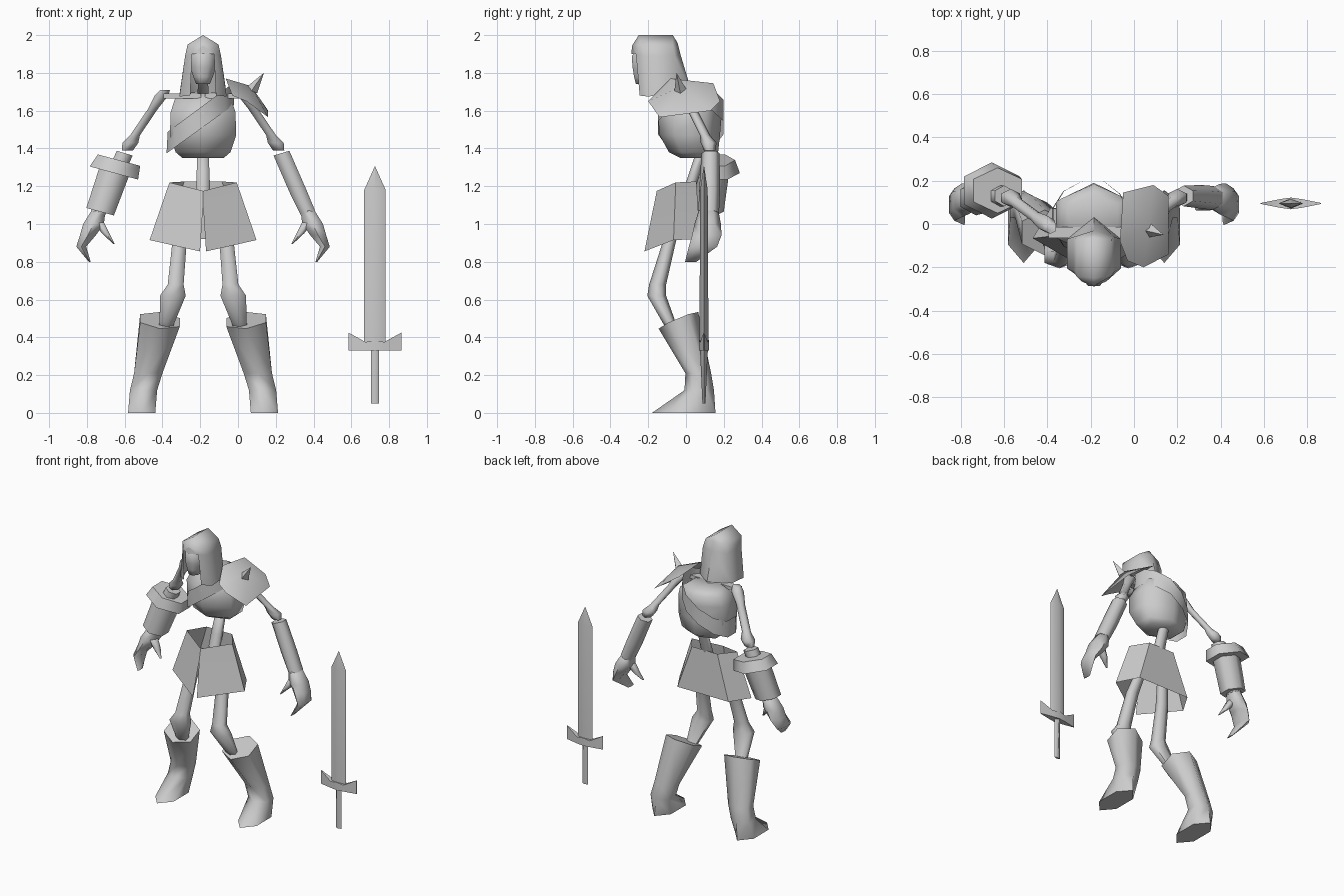
import bpy, bmesh, math
from mathutils import Vector

CX = -0.185  # symmetry plane of the figure
grey = bpy.data.materials.new("plain_grey")
grey.diffuse_color = (0.6, 0.6, 0.6, 1)


def make(name, verts, faces, angle=75):
    bm = bmesh.new()
    vs = [bm.verts.new(v) for v in verts]
    for f in faces:
        bm.faces.new([vs[i] for i in f])
    bmesh.ops.remove_doubles(bm, verts=bm.verts, dist=0.0005)
    bmesh.ops.recalc_face_normals(bm, faces=bm.faces)
    me = bpy.data.meshes.new(name)
    bm.to_mesh(me)
    bm.free()
    me.materials.append(grey)
    ob = bpy.data.objects.new(name, me)
    bpy.context.collection.objects.link(ob)
    bpy.ops.object.select_all(action='DESELECT')
    ob.select_set(True)
    bpy.context.view_layer.objects.active = ob
    bpy.ops.object.shade_smooth_by_angle(angle=math.radians(angle))
    return ob


def loft(name, rings, closed=True, caps=True, angle=75):
    n = len(rings[0])
    verts = [v for r in rings for v in r]
    faces = []
    for k in range(len(rings) - 1):
        for i in range(n if closed else n - 1):
            j = (i + 1) % n
            faces.append((k*n + i, k*n + j, (k+1)*n + j, (k+1)*n + i))
    if caps:
        faces += [tuple(range(n)), tuple(range((len(rings)-1)*n, len(rings)*n))]
    return make(name, verts, faces, angle)


def limb(name, secs, s=1, n=6, phase=0.5, angle=75):
    """Stacked sections (dx, y, z, rx, ry, x tilt, y tilt); s picks the body side."""
    rings = []
    for sec in secs:
        dx, y, z, rx, ry, tx, ty = (tuple(sec) + (0, 0))[:7]
        k = 1 / math.cos(math.pi / n) if phase else 1
        ring = []
        for i in range(n):
            a = 2 * math.pi * (i + phase) / n
            u, v = rx * k * math.cos(a), ry * math.sin(a) * (1 if n == 6 else k)
            ring.append((CX + s*(dx + u), y + v, z + tx*u + ty*v))
        rings.append(ring)
    return loft(name, rings, angle=angle)


def at(p, s=1):
    return (CX + s*p[0], p[1], p[2])


# Mirrored limbs
for s, side in ((1, "left"), (-1, "right")):
    limb(side + "_leg", [(.08, -.03, 1.10, .03, .03), (.125, -.09, .9, .038, .035),
                         (.145, -.15, .68, .042, .045), (.16, -.155, .62, .068, .05),
                         (.19, -.09, .48, .04, .035), (.22, -.03, .38, .035, .03)], s)
    limb(side + "_boot", [(.228, -.04, .49, .105, .105, .1, .42), (.29, .065, .21, .075, .068),
                          (.315, .07, .12, .072, .078), (.325, -.012, 0, .072, .168)], s)
    limb(side + "_upper_arm", [(.20, -.02, 1.71, .025, .025), (.22, 0, 1.68, .036, .04),
                               (.265, .03, 1.61, .026, .027), (.36, .10, 1.47, .026, .027),
                               (.385, .12, 1.43, .042, .042), (.40, .125, 1.39, .03, .03)], s)
    limb(side + "_forearm", [(.415, .13, 1.375, .042, .048, .3), (.50, .125, 1.18, .042, .055, .3),
                             (.555, .12, 1.06, .038, .055, .3)], s)
    limb(side + "_hand", [(.55, .12, 1.08, .035, .05), (.58, .115, 1.0, .055, .07),
                          (.61, .11, .94, .042, .078), (.645, .09, .88, .026, .075),
                          (.60, .025, .80, .005, .03)], s)
    limb(side + "_thumb", [(.56, .10, 1.02, .03, .035), (.515, .09, .95, .02, .028),
                           (.472, .07, .895, .004, .008)], s)
    limb(side + "_collarbone", [(.11, -.04, 1.665, .10, .025), (.11, -.04, 1.69, .10, .025)], s, n=4)

# Gauntlet with a wide cuff on the right arm
limb("gauntlet", [(.455, .15, 1.32, .08, .085, .27), (.545, .12, 1.065, .073, .08, .27)], -1)
limb("gauntlet_cuff", [(.445, .155, 1.338, .112, .105, .27), (.472, .155, 1.27, .128, .13, .27)], -1, angle=65)

# Ribcage, spine and neck
limb("ribcage", [(0, .05, 1.35, .11, .08), (0, .04, 1.38, .145, .13), (0, .02, 1.47, .175, .16),
                 (0, .02, 1.59, .172, .17), (0, .05, 1.66, .15, .135), (0, .045, 1.69, .11, .09)])
limb("spine", [(0, .0, 1.13, .036, .03), (0, .03, 1.22, .036, .03), (0, .08, 1.37, .03, .03)])
limb("neck", [(0, .02, 1.66, .03, .03), (0, -.12, 1.8, .025, .03)])

# Diagonal chest strap
upper, lower = [], []
for i in range(12):
    a = 2 * math.pi * (i + .5) / 12
    x = (.17 if math.cos(a) > 0 else .2) * math.cos(a)
    squeeze = 1 if x < .08 else .9
    y = .025 + .18 * squeeze * math.sin(a)
    z = 1.57 + .72 * x
    upper.append(at((x * .97, y, z + .057)))
    lower.append(at((x, y, z - .057)))
loft("chest_strap", [upper, lower], caps=False)

# Skull inside an open-faced hood
limb("skull", [(0, -.18, 1.93, .055, .07), (0, -.195, 1.89, .066, .092), (0, -.193, 1.83, .068, .09),
               (0, -.205, 1.78, .052, .07), (0, -.215, 1.74, .036, .05)], n=8, phase=.5)
hood_rows = [
    [(0, -.25, 2), (0, -.25, 2), (0, -.07, 2), (0, -.07, 2)],
    [(0, -.285, 1.945), (.082, -.24, 1.95), (.08, -.07, 1.95), (0, -.045, 1.96)],
    [(.058, -.265, 1.9), (.095, -.22, 1.89), (.095, -.06, 1.89), (0, -.03, 1.9)],
    [(.068, -.245, 1.68), (.125, -.205, 1.675), (.125, -.07, 1.685), (0, .03, 1.70)],
]
loft("hood", [[at(p) for p in r] + [at(p, -1) for p in reversed(r[:-1])] for r in hood_rows],
     closed=False, caps=False, angle=60)
make("hood_brow", [at(p) for p in ((-.058, -.265, 1.9), (.058, -.265, 1.9),
                                   (0, -.285, 1.945), (0, -.29, 1.9))], [(0, 3, 2), (3, 1, 2)])

# Shoulder pad on the left with a spike
rim = [(-.05, .145, 1.745), (-.065, -.08, 1.77), (-.03, -.17, 1.68), (.045, -.2, 1.65),
       (.16, -.14, 1.565), (.16, .13, 1.60), (.09, .18, 1.65)]
rim = [(x - CX, y, z) for x, y, z in rim]
n = len(rim)
pad = [at(p) for p in rim + [(.255, -.02, 1.73), (.245, -.02, 1.70)]]
make("shoulder_pad", pad, [(i, (i+1) % n, n) for i in range(n)]
     + [((i+1) % n, i, n + 1) for i in range(n)], 60)
base, tip = Vector((.075, -.03, 1.71)), Vector((.137, -.05, 1.80))
axis = (tip - base).normalized()
u = axis.cross(Vector((0, 1, 0))).normalized() * .032
v = axis.cross(u).normalized() * .032
make("shoulder_spike", [base + u, base + v, base - u, base - v, tip],
     [(0, 1, 4), (1, 2, 4), (2, 3, 4), (3, 0, 4), (0, 1, 2, 3)], 10)

# Flared skirt, open above and below, slit at the front
top = [(0, -.155, 1.175), (.178, -.055, 1.22), (.10, .055, 1.225)]
mid = [(0, -.17, 1.10), (.204, -.057, 1.145), (.125, .06, 1.145)]
low = [(.016, -.22, .855), (.283, -.066, .915), (.20, .075, .92)]
loft("skirt", [[at(p) for p in r] + [at(p, -1) for p in reversed(r)] for r in (top, mid, low)],
     closed=False, caps=False, angle=50)

# Sword standing beside the figure
SX, SY = .725, .095


def diamond(z, rx, ry):
    return [(SX + rx, SY, z), (SX, SY + ry, z), (SX - rx, SY, z), (SX, SY - ry, z)]


loft("sword_blade", [diamond(.36, .057, .024), diamond(1.18, .057, .02), diamond(1.305, .001, .001)], angle=60)
loft("sword_handle", [diamond(.05, .022, .008), diamond(.36, .022, .022)])
guard = []
for x, z1, h in ((-.14, .425, .002), (-.05, .375, .02), (0, .385, .027),
                 (.05, .375, .02), (.14, .425, .002)):
    guard.append([(SX + x, SY - h, .33), (SX + x, SY + h, .33), (SX + x, SY + h, z1), (SX + x, SY - h, z1)])
loft("sword_guard", guard, angle=60)
